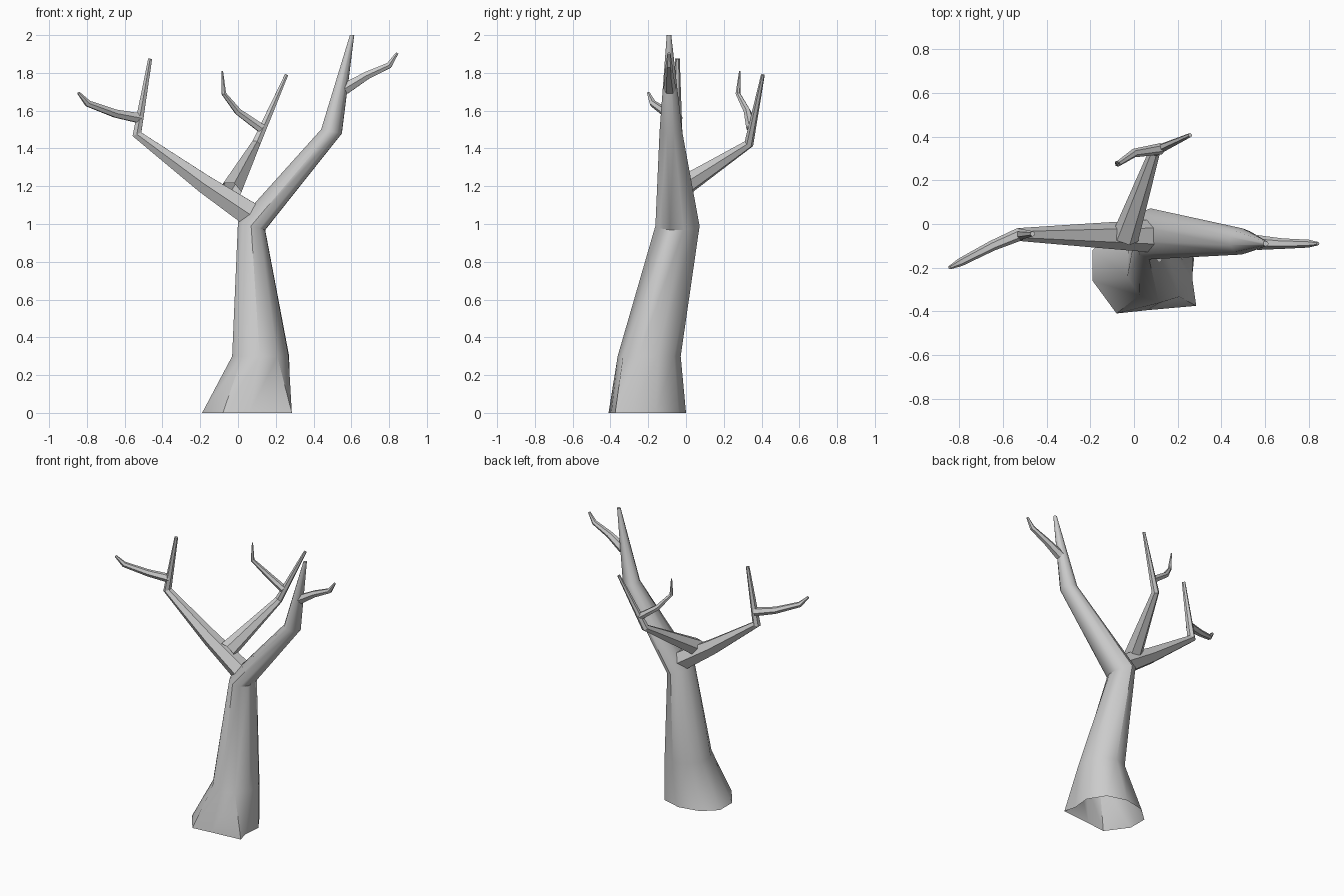
import bpy, math
from mathutils import Vector

if "Cube" in bpy.data.objects:
    bpy.data.objects.remove(bpy.data.objects["Cube"])


def loft(name, rings, angle):
    """Skin a list of equal-sized vertex rings, open at the start, capped at the end."""
    n = len(rings[0])
    verts = [v for r in rings for v in r]
    faces = []
    for i in range(len(rings) - 1):
        for j in range(n):
            k = (j + 1) % n
            faces.append((i*n + j, i*n + k, (i+1)*n + k, (i+1)*n + j))
    faces.append(tuple((len(rings) - 1)*n + j for j in range(n)))
    me = bpy.data.meshes.new(name)
    me.from_pydata(verts, [], faces)
    ob = bpy.data.objects.new(name, me)
    bpy.context.collection.objects.link(ob)
    bpy.ops.object.select_all(action='DESELECT')
    ob.select_set(True)
    bpy.context.view_layer.objects.active = ob
    bpy.ops.object.shade_smooth_by_angle(angle=math.radians(angle))
    return ob


def branch(name, path, sides=6, angle=30):
    """Tapered tube along (x, y, z, radius) points, mitred at the bends."""
    pts = [Vector(p[:3]) for p in path]
    rings = []
    side = None
    for i, p in enumerate(pts):
        a = (p - pts[i-1]).normalized() if i else Vector()
        b = (pts[i+1] - p).normalized() if i < len(pts) - 1 else Vector()
        t = (a + b).normalized()
        if side is None:
            side = t.cross(Vector((0, 0, 1)))
        side = (side - t*side.dot(t)).normalized()
        up = side.cross(t)
        rings.append([p + path[i][3]*(side*math.cos(q) + up*math.sin(q))
                      for q in (2*math.pi*j/sides for j in range(sides))])
    return loft(name, rings, angle)


# Trunk with irregular flared foot, continuing into the main right limb
foot = [(-.19, -.26), (-.08, -.41), (.06, -.395), (.285, -.375), (.262, -.29),
        (.275, -.16), (.2, -.04), (.06, 0), (-.09, -.03), (-.19, -.12)]
rings = [[Vector((x, y, 0)) for x, y in foot]]
# centre, x radius, y radius, slope of the ring along x
for c, rx, ry, slope in [((.12, -.195, .3), .157, .167, 0),
                         ((.072, -.045, .99), .075, .117, -.3),
                         ((.495, -.08, 1.49), .057, .06, -.2),
                         ((.604, -.09, 2.0), .012, .012, 0)]:
    ring = []
    for j in range(10):
        q = math.radians(196 + 36*j)
        dx = rx*math.cos(q)
        ring.append(Vector(c) + Vector((dx, ry*math.sin(q), slope*dx)))
    rings.append(ring)
loft("trunk", rings, 40)

# Left and back limbs
branch("left_limb", [(.08, -.055, 1.04, .075), (-.18, -.052, 1.213, .056),
                     (-.535, -.048, 1.475, .029), (-.465, -.045, 1.875, .012)])
branch("back_limb", [(-.04, -.06, 1.17, .062), (.095, .333, 1.425, .026),
                     (.257, .407, 1.79, .01)])

# Twigs, one on each limb
branch("left_twig", [(-.52, -.045, 1.56, .03), (-.65, -.1, 1.585, .024),
                     (-.795, -.175, 1.638, .019), (-.845, -.2, 1.695, .008)])
branch("right_twig", [(.565, -.085, 1.715, .034), (.68, -.09, 1.785, .024),
                      (.8, -.09, 1.84, .018), (.843, -.09, 1.905, .008)])
branch("back_twig", [(.125, .345, 1.505, .026), (.0, .325, 1.595, .02),
                     (-.075, .275, 1.69, .013), (-.083, .285, 1.81, .004)])
